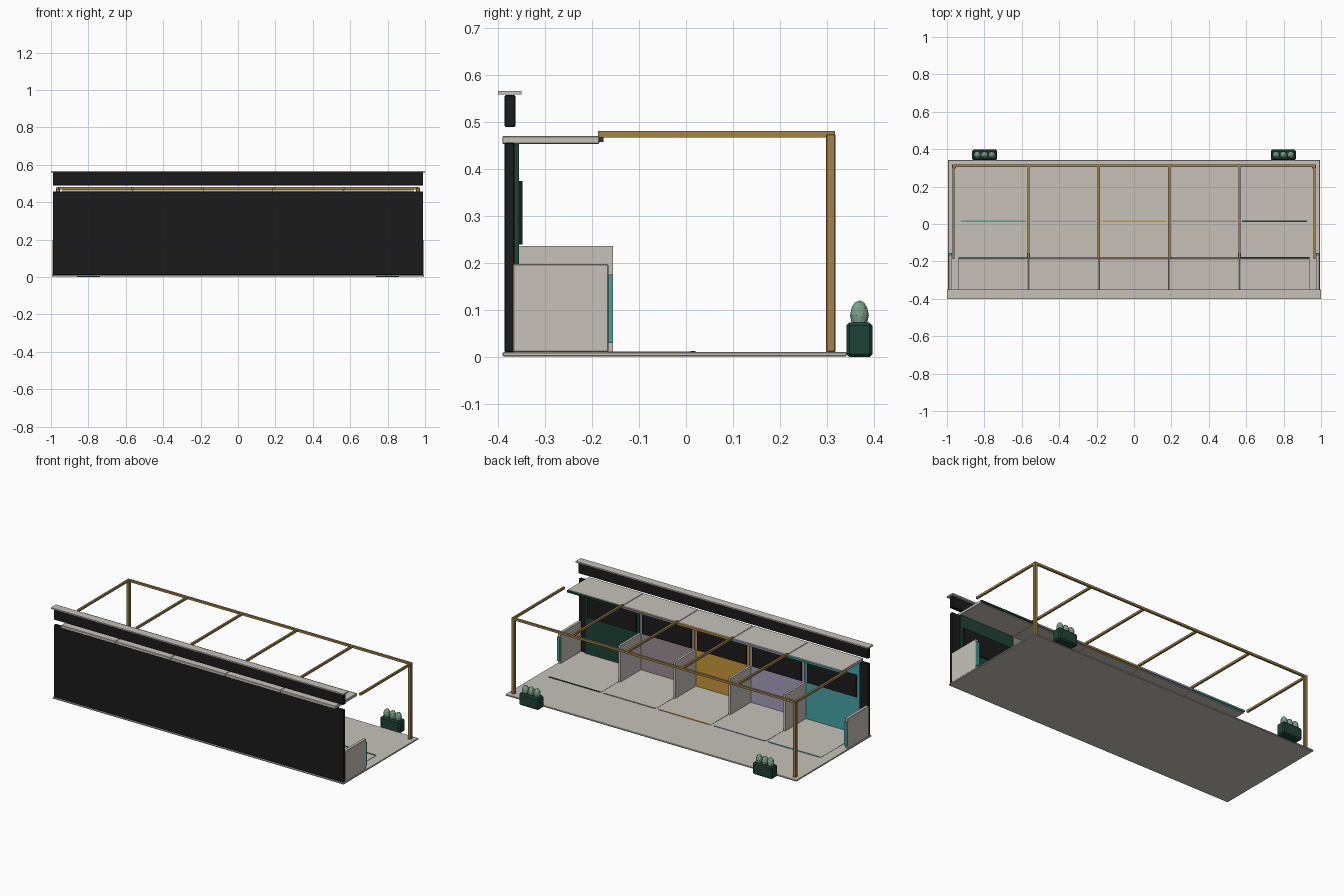
import bpy
import bmesh

if "Cube" in bpy.data.objects:
    bpy.data.objects.remove(bpy.data.objects["Cube"])


def material(name, rgb):
    m = bpy.data.materials.new(name)
    m.diffuse_color = (*rgb, 1)
    m.use_nodes = True
    m.node_tree.nodes["Principled BSDF"].inputs["Base Color"].default_value = m.diffuse_color
    return m


STONE = material("warm light grey", (0.57, 0.54, 0.49))
BLACK = material("charcoal black", (0.011, 0.011, 0.011))
GOLD = material("bronze gold", (0.36, 0.22, 0.065))
TEAL = material("teal", (0.065, 0.36, 0.37))
LILAC = material("lilac", (0.38, 0.33, 0.51))
AMBER = material("amber", (0.58, 0.31, 0.04))
MAUVE = material("dusty mauve", (0.32, 0.26, 0.275))
GREEN = material("dark green", (0.013, 0.055, 0.038))
LEAF = material("leaf green", (0.2, 0.36, 0.25))


def box(name, x, y, z, mat, bevel=0.0):
    """Box from (min, max) ranges on each axis, optionally chamfered."""
    bm = bmesh.new()
    bmesh.ops.create_cube(bm, size=1)
    for v in bm.verts:
        for i, (lo, hi) in enumerate((x, y, z)):
            v.co[i] = hi if v.co[i] > 0 else lo
    if bevel:
        bmesh.ops.bevel(bm, geom=bm.edges[:], offset=bevel, segments=1,
                        affect='EDGES', profile=0.5)
    return finish(name, bm, mat)


def finish(name, bm, mat):
    mesh = bpy.data.meshes.new(name)
    bm.to_mesh(mesh)
    bm.free()
    mesh.materials.append(mat)
    ob = bpy.data.objects.new(name, mesh)
    bpy.context.collection.objects.link(ob)
    return ob


def around(c, half):
    return (c - half, c + half)


# Floor, wall and raised header
box("floor", (-0.995, 0.995), (-0.39, 0.342), (0.002, 0.011), STONE, 0.002)
box("wall", (-0.99, 0.99), (-0.386, -0.365), (0.011, 0.457), BLACK, 0.002)
box("header_board", (-0.99, 0.99), (-0.386, -0.363), (0.49, 0.558), BLACK, 0.002)
box("header_cap", (-1.0, 1.0), (-0.40, -0.35), (0.559, 0.567), STONE)

# Five display bays
BAY = 0.376
for i, colour in enumerate((TEAL, LILAC, AMBER, MAUVE, GREEN)):
    c = (i - 2) * BAY
    box("roof_panel", around(c, 0.187), (-0.391, -0.184), (0.454, 0.471), STONE, 0.002)
    box("roof_edge_stripe", around(c, 0.186), (-0.186, -0.176), (0.458, 0.469), colour)
    box("back_panel", around(c, 0.186), (-0.365, -0.355), (0.011, 0.454), colour)
    box("screen", around(c, 0.168), (-0.355, -0.348), (0.24, 0.375), BLACK)
    box("floor_mat", around(c, 0.182), (-0.355, 0.015), (0.011, 0.0125), STONE)
    box("floor_stripe", around(c, 0.174), (0.01, 0.02), (0.011, 0.0135), colour)

# Dividers between bays
for i in range(4):
    box("divider", around((i - 1.5) * BAY, 0.007), (-0.365, -0.155), (0.011, 0.237), STONE)

# Low end panels with a teal front strip, and corner posts
for s in (-1, 1):
    box("end_panel", around(s * 0.982, 0.01), (-0.368, -0.165), (0.011, 0.198), STONE, 0.002)
    box("end_strip", around(s * 0.982, 0.009), (-0.165, -0.155), (0.03, 0.176), TEAL)
    box("post", around(s * 0.962, 0.01), (0.298, 0.318), (0.011, 0.475), GOLD, 0.002)

# Overhead frame
for x in (-0.965, -1.5 * BAY, -0.5 * BAY, 0.5 * BAY, 1.5 * BAY, 0.965):
    box("beam", around(x, 0.006), (-0.187, 0.312), (0.468, 0.481), GOLD)
box("cross_beam", (-0.971, 0.971), (0.304, 0.317), (0.468, 0.481), GOLD)

# Planters with three faceted shrubs each
for s in (-1, 1):
    c = s * 0.799
    box("planter", around(c, 0.067), (0.341, 0.397), (0.0, 0.074), GREEN, 0.007)
    for k in (-1, 0, 1):
        bm = bmesh.new()
        bmesh.ops.create_icosphere(bm, subdivisions=2, radius=1)
        for v in bm.verts:
            v.co = (c + k * 0.039 + v.co.x * 0.02, 0.369 + v.co.y * 0.02,
                    0.089 + v.co.z * 0.032)
        finish("shrub", bm, LEAF)
